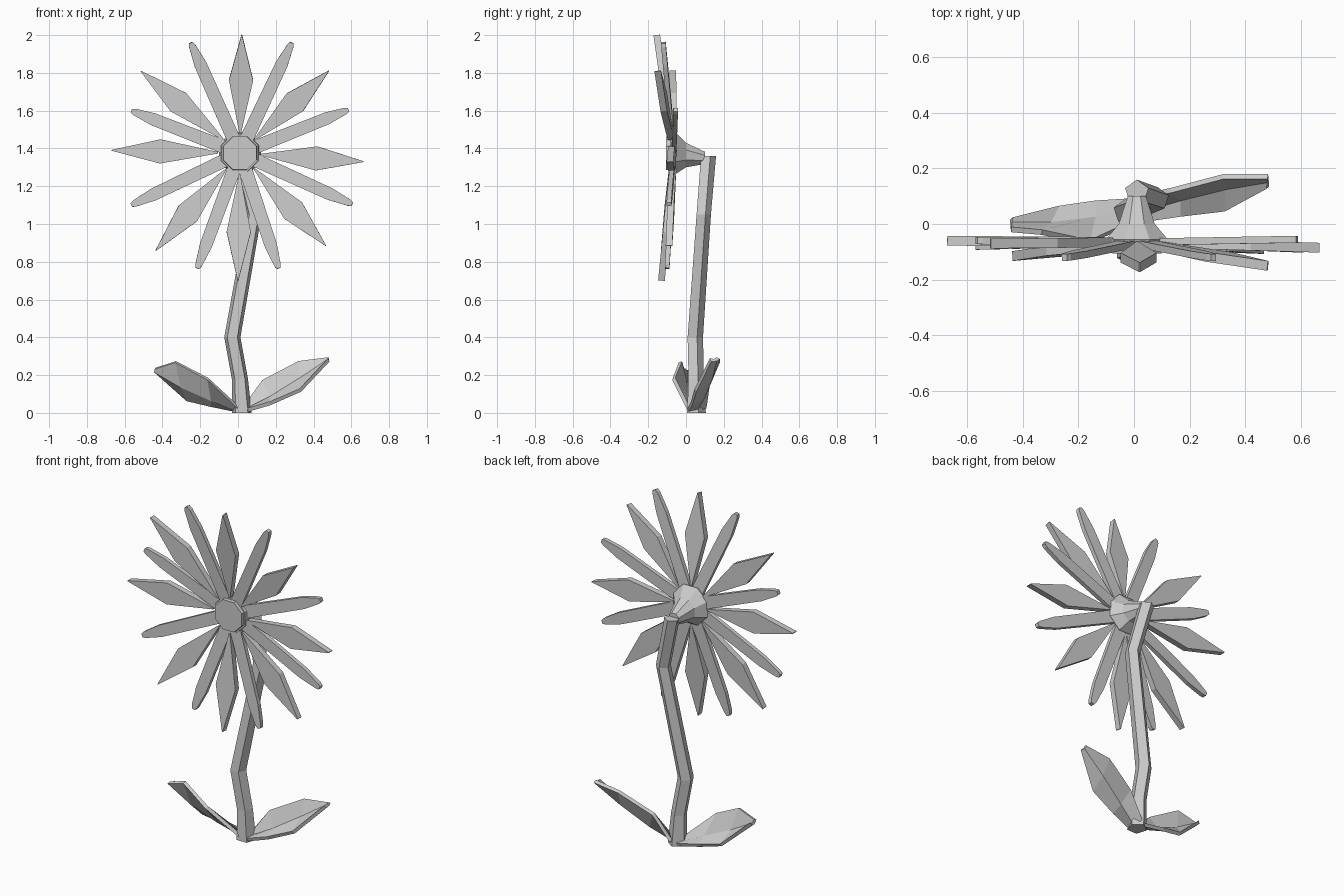
import bpy
import math
from mathutils import Vector

default_cube = bpy.data.objects.get("Cube")
if default_cube:
    bpy.data.objects.remove(default_cube, do_unlink=True)

# Single plain grey material
grey = bpy.data.materials.new("plain_grey")
grey.use_nodes = True
grey.diffuse_color = (0.6, 0.6, 0.6, 1)
grey.node_tree.nodes["Principled BSDF"].inputs["Base Color"].default_value = (0.6, 0.6, 0.6, 1)


def add_mesh(name, points, faces):
    mesh = bpy.data.meshes.new(name)
    mesh.from_pydata([tuple(p) for p in points], [], faces)
    mesh.materials.append(grey)
    obj = bpy.data.objects.new(name, mesh)
    bpy.context.collection.objects.link(obj)
    return obj


def loft(name, sections, sides, axis_u, axis_v, start_angle):
    """Skin a closed tube through rings given as (centre, radius)."""
    points, faces = [], []
    for centre, radius in sections:
        for i in range(sides):
            angle = start_angle + math.tau * i / sides
            points.append(Vector(centre) + radius * (math.cos(angle) * axis_u + math.sin(angle) * axis_v))
    for s in range(len(sections) - 1):
        for i in range(sides):
            a, b = s * sides + i, s * sides + (i + 1) % sides
            faces.append((a, b, b + sides, a + sides))
    faces.append(tuple(reversed(range(sides))))
    faces.append(tuple(range(len(points) - sides, len(points))))
    return add_mesh(name, points, faces)


def blade(name, rows, thickness):
    """Thick strip through rows of equally many points."""
    n = len(rows[0])
    points = [p for row in rows for p in row]
    faces = []
    for r in range(len(rows) - 1):
        for i in range(n - 1):
            a = r * n + i
            faces.append((a, a + 1, a + n + 1, a + n))
    obj = add_mesh(name, points, faces)
    solid = obj.modifiers.new("thickness", "SOLIDIFY")
    solid.thickness = thickness
    solid.offset = 0
    return obj


X, Y, Z = Vector((1, 0, 0)), Vector((0, 1, 0)), Vector((0, 0, 1))

# Bent five-sided stem
loft("stem", [
    ((0.02, 0.05, 0), 0.055),
    ((0.01, 0.05, 0.18), 0.045),
    ((-0.03, 0.045, 0.4), 0.045),
    ((0.085, 0.09, 1.05), 0.042),
    ((0.01, 0.115, 1.36), 0.044),
], 5, X, Y, math.pi / 2)

# Flower head: front disc flaring back into a cone that meets the stem
loft("flower_head", [
    ((0.01, 0.1, 1.35), 0.035),
    ((0.01, 0, 1.365), 0.07),
    ((0.01, -0.055, 1.375), 0.12),
    ((0.01, -0.085, 1.375), 0.105),
], 8, X, Z, math.pi / 8)
loft("flower_disc", [
    ((0.01, -0.07, 1.375), 0.098),
    ((0.01, -0.105, 1.375), 0.095),
], 8, X, Z, math.pi / 8)

# Petals: outline is (fraction of the way to the tip, half width)
heart = Vector((0.01, -0.065, 1.375))
pointed = [(0.17, 0.004), (0.62, 0.064), (1, 0.002)]
narrow = [(0.13, 0.036), (0.8, 0.033), (0.97, 0.018), (1, 0.01)]


def petals(name, outline, tips, thickness):
    for number, tip in enumerate(tips):
        reach = Vector(tip) - heart
        side = Y.cross(reach).normalized()
        rows = [(heart + reach * t - side * w, heart + reach * t + side * w) for t, w in outline]
        blade(f"{name}_petal_{number + 1}", rows, thickness)


petals("pointed", pointed, [
    (0.02, -0.155, 2), (0.48, -0.15, 1.81), (0.665, -0.085, 1.33), (0.465, -0.09, 0.885),
    (0, -0.13, 0.7), (-0.435, -0.115, 0.86), (-0.67, -0.06, 1.39), (-0.515, -0.07, 1.81),
], 0.035)
petals("narrow", narrow, [
    (0.285, -0.12, 1.96), (0.585, -0.055, 1.605), (0.605, -0.09, 1.105), (0.215, -0.1, 0.765),
    (-0.215, -0.1, 0.765), (-0.565, -0.08, 1.1), (-0.565, -0.06, 1.6), (-0.25, -0.12, 1.96),
], 0.025)

# Folded leaves: each row runs low edge, rib, high edge
blade("left_leaf", [
    [(0.04, 0.01, 0.012), (0.04, 0.05, 0.013), (0.03, 0.1, 0.03)],
    [(0.17, 0.03, 0.05), (0.17, 0.09, 0.08), (0.13, 0.12, 0.17)],
    [(0.33, 0.05, 0.12), (0.33, 0.13, 0.18), (0.32, 0.17, 0.27)],
    [(0.48, 0.13, 0.28), (0.48, 0.155, 0.28), (0.48, 0.17, 0.29)],
], 0.02)
blade("right_leaf", [
    [(0, 0.09, 0.012), (0, 0.05, 0.013), (0, 0.01, 0.03)],
    [(-0.14, 0.08, 0.04), (-0.14, 0.02, 0.07), (-0.16, -0.065, 0.18)],
    [(-0.27, 0.06, 0.07), (-0.3, 0, 0.14), (-0.33, -0.03, 0.27)],
    [(-0.44, 0.02, 0.225), (-0.44, 0, 0.22), (-0.44, -0.02, 0.235)],
], 0.02)
